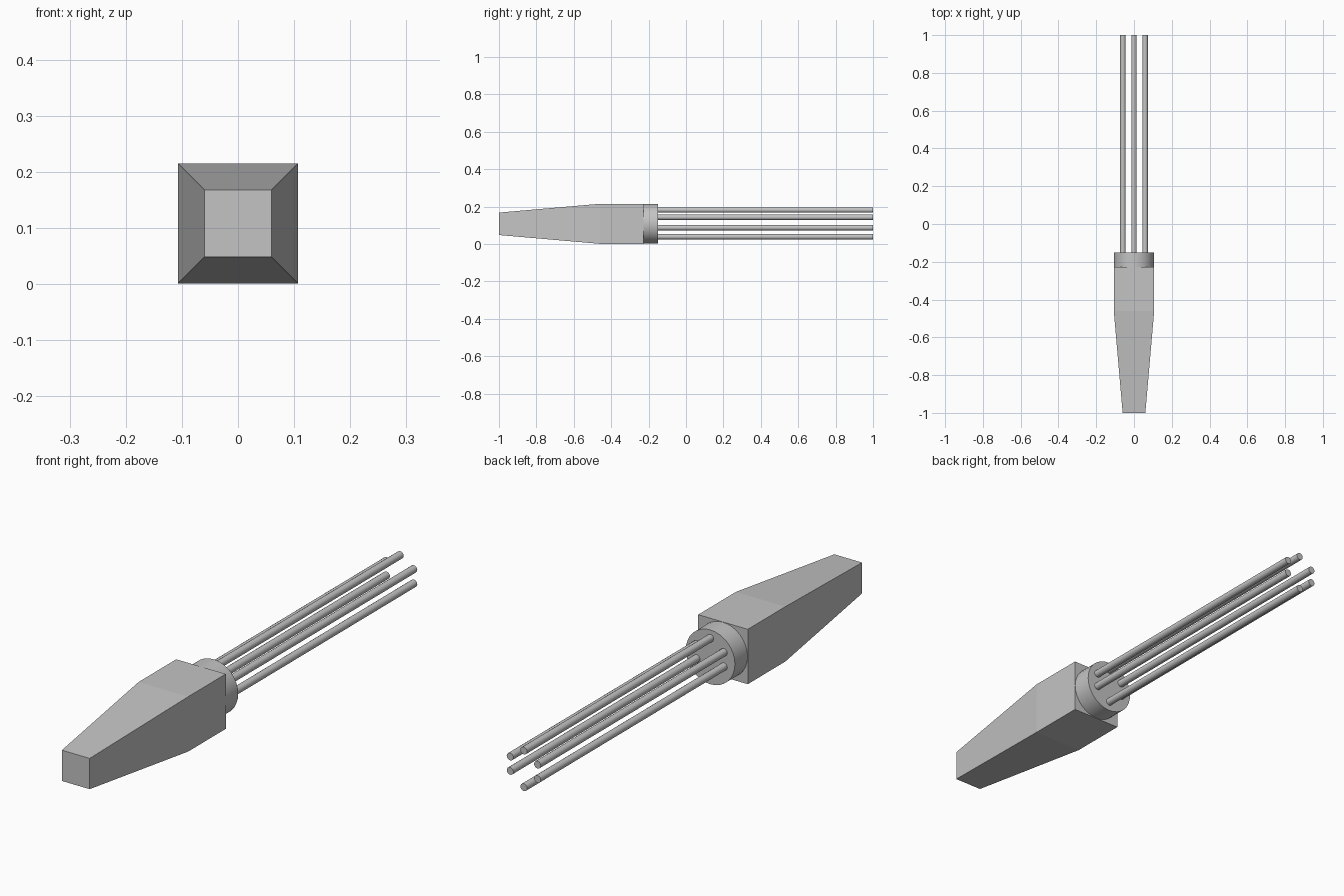
import bpy
import bmesh
import math
from mathutils import Matrix

cube = bpy.data.objects.get("Cube")
if cube:
    bpy.data.objects.remove(cube, do_unlink=True)

grey = bpy.data.materials.new("plain grey")
grey.use_nodes = True
grey.diffuse_color = (0.55, 0.55, 0.55, 1)
grey.node_tree.nodes["Principled BSDF"].inputs["Base Color"].default_value = (0.55, 0.55, 0.55, 1)

AXIS_Z = 0.108


def add_object(name, bm):
    bmesh.ops.recalc_face_normals(bm, faces=bm.faces)
    mesh = bpy.data.meshes.new(name)
    bm.to_mesh(mesh)
    bm.free()
    mesh.materials.append(grey)
    obj = bpy.data.objects.new(name, mesh)
    bpy.context.collection.objects.link(obj)
    return obj


def rod(name, x, z, radius, y0, y1, sides):
    """Round bar lying along y."""
    bm = bmesh.new()
    place = Matrix.Translation((x, (y0 + y1) / 2, z)) @ Matrix.Rotation(math.pi / 2, 4, "X")
    bmesh.ops.create_cone(bm, cap_ends=True, segments=sides, radius1=radius,
                          radius2=radius, depth=y1 - y0, matrix=place)
    obj = add_object(name, bm)
    bpy.ops.object.select_all(action="DESELECT")
    obj.select_set(True)
    bpy.context.view_layer.objects.active = obj
    bpy.ops.object.shade_smooth_by_angle(angle=math.radians(40))
    return obj


# Square body: tapered nose running into a straight block
bm = bmesh.new()
rings = []
for y, half in ((-1.0, 0.06), (-0.46, 0.107), (-0.228, 0.107)):
    corners = ((-half, -half), (half, -half), (half, half), (-half, half))
    rings.append([bm.verts.new((x, y, AXIS_Z + z)) for x, z in corners])
for a, b in zip(rings, rings[1:]):
    for i in range(4):
        j = (i + 1) % 4
        bm.faces.new((a[i], a[j], b[j], b[i]))
bm.faces.new(rings[0])
bm.faces.new(rings[-1])
add_object("tapered_body", bm)

# Round collar on the back of the body
rod("collar", 0, AXIS_Z, 0.106, -0.24, -0.15, 32)

# Six thin pins in a ring: one above, one below, two each side
rod("top_pin", 0, 0.182, 0.0145, -0.16, 1, 16)
rod("bottom_pin", 0, 0.039, 0.0145, -0.16, 1, 16)
for side, x in (("right", -0.059), ("left", 0.059)):
    rod(side + "_upper_pin", x, 0.143, 0.0145, -0.16, 1, 16)
    rod(side + "_lower_pin", x, 0.087, 0.0145, -0.16, 1, 16)
